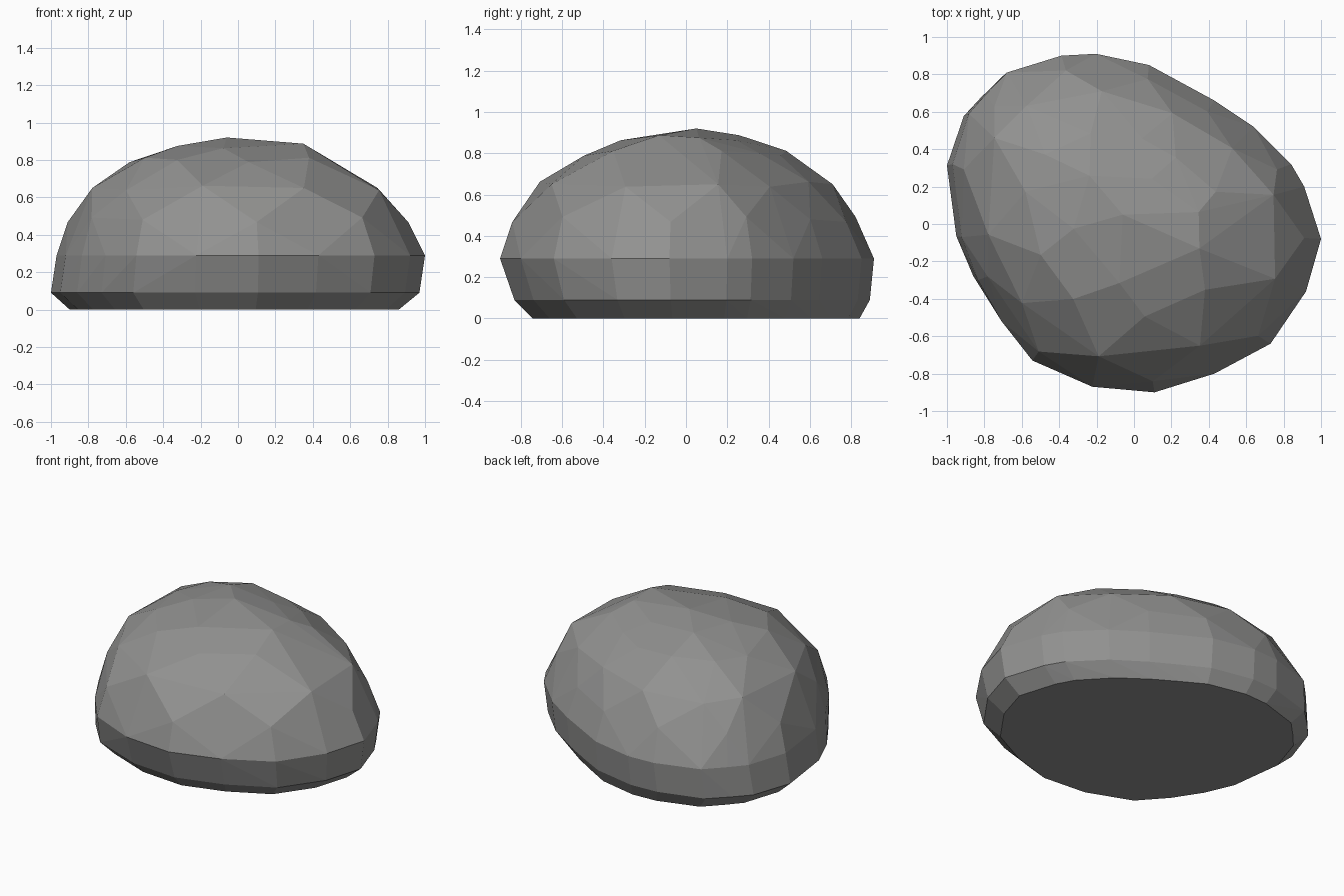
import bpy
import bmesh

cube = bpy.data.objects.get("Cube")
if cube:
    bpy.data.objects.remove(cube, do_unlink=True)

# Widest outline of the boulder in plan, counter-clockwise
OUTLINE = [(1, -.08), (.91, .2), (.84, .32), (.64, .52), (.43, .66), (.25, .76),
           (.08, .85), (-.21, .91), (-.4, .9), (-.7, .81), (-.82, .69), (-.91, .59),
           (-1, .32), (-.95, -.07), (-.86, -.3), (-.73, -.52), (-.56, -.73),
           (-.23, -.87), (.11, -.9), (.43, -.8), (.73, -.64), (.92, -.36)]

# Each level: height, left, right, front and back reach, first point, step
LEVELS = [(0, .9, .86, .75, .84, 0, 1),
          (.09, 1, .97, .84, .89, 0, 1),
          (.29, .97, 1, .91, .91, 0, 1),
          (.48, .91, .91, .85, .83, 0, 2),
          (.65, .82, .82, .74, .71, 1, 2),
          (.8, .58, .52, .5, .49, 0, 2),
          (.875, .34, .38, .33, .29, 1, 4)]


def level_points(z, left, right, front, back, first, step):
    """Scale the outline to the four reaches and thin it out."""
    for i, (x, y) in enumerate(OUTLINE[first::step]):
        lift = .012 * ((i * 5 + first) % 3 - 1) if z > .4 else 0
        yield (x * (right if x > 0 else left),
               y / .91 * (back if y > 0 else front),
               z + lift)


# Stone colour
stone = bpy.data.materials.new("stone_grey")
stone.use_nodes = True
stone.diffuse_color = (.285, .285, .28, 1)
stone.node_tree.nodes["Principled BSDF"].inputs["Base Color"].default_value = (.285, .285, .28, 1)

# Faceted boulder wrapped around the levels, with a flat underside
bm = bmesh.new()
for level in LEVELS:
    for point in level_points(*level):
        bm.verts.new(point)
bm.verts.new((-.06, .05, .92))
hull = bmesh.ops.convex_hull(bm, input=bm.verts)
loose = {g for g in hull["geom_interior"] + hull["geom_unused"]
         if isinstance(g, bmesh.types.BMVert)}
bmesh.ops.delete(bm, geom=list(loose), context="VERTS")
bmesh.ops.dissolve_limit(bm, angle_limit=.03, verts=bm.verts, edges=bm.edges)
bmesh.ops.recalc_face_normals(bm, faces=bm.faces)

mesh = bpy.data.meshes.new("boulder")
bm.to_mesh(mesh)
bm.free()
mesh.materials.append(stone)
boulder = bpy.data.objects.new("boulder", mesh)
bpy.context.collection.objects.link(boulder)
